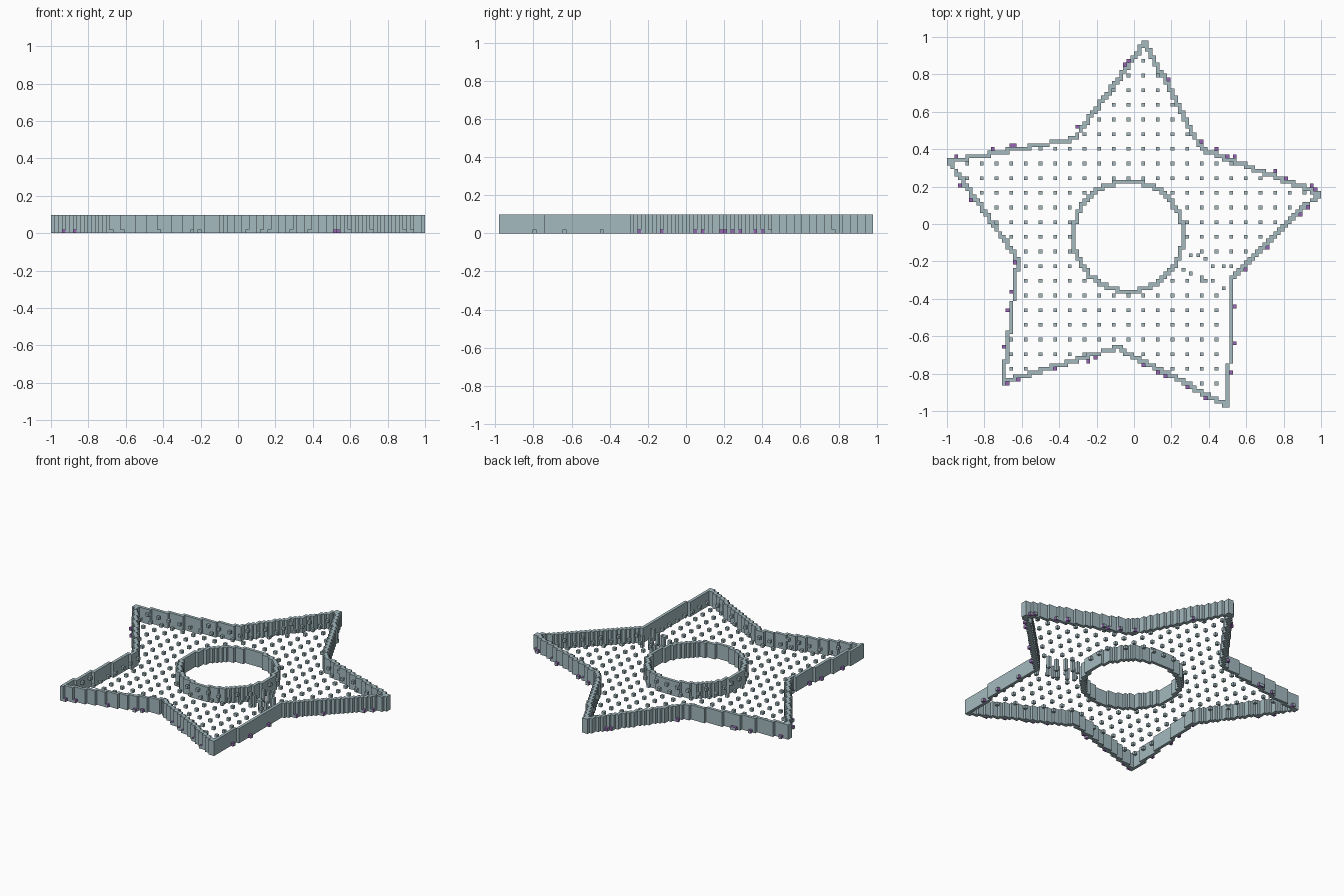
import bpy, bmesh, math
from mathutils import Vector

cube = bpy.data.objects.get("Cube")
if cube:
    bpy.data.objects.remove(cube)

V = 2 / 102          # block size
HEIGHT = 5 * V


def material(name, color):
    m = bpy.data.materials.new(name)
    m.use_nodes = True
    m.diffuse_color = (*color, 1)
    m.node_tree.nodes["Principled BSDF"].inputs["Base Color"].default_value = (*color, 1)
    return m


STONE = material("pale blue grey", (0.37, 0.49, 0.52))
PURPLE = material("purple", (0.31, 0.13, 0.46))
SIDES = [(1, 0), (0, 1), (-1, 0), (0, -1)]


def blocks(name, cells, z0, z1, outward=None):
    """Columns of blocks, with sides only where no neighbour touches."""
    bm = bmesh.new()

    def face(points, slot=0):
        bm.faces.new([bm.verts.new(p) for p in points]).material_index = slot

    for c in sorted(cells):
        i, j = c
        cx, cy = (i + 0.5) * V, (j + 0.5) * V
        h = V / 2
        base = 1 if outward else 0
        ring = [(cx - h, cy - h), (cx + h, cy - h), (cx + h, cy + h), (cx - h, cy + h)]
        face([(x, y, z1) for x, y in ring], base)
        face([(x, y, z0) for x, y in reversed(ring)], base)
        for dx, dy in SIDES:
            if (i + dx, j + dy) in cells:
                continue
            mx, my = cx + dx * h, cy + dy * h
            ax, ay = mx + dy * h, my - dx * h
            bx, by = mx - dy * h, my + dx * h
            slot = 0 if not outward or outward[c] == (dx, dy) else 1
            face([(ax, ay, z0), (bx, by, z0), (bx, by, z1), (ax, ay, z1)], slot)
    bmesh.ops.remove_doubles(bm, verts=bm.verts, dist=V / 100)
    mesh = bpy.data.meshes.new(name)
    bm.to_mesh(mesh)
    bm.free()
    mesh.materials.append(STONE)
    mesh.materials.append(PURPLE)
    obj = bpy.data.objects.new(name, mesh)
    bpy.context.collection.objects.link(obj)
    return obj


def cell(p):
    return (math.floor(p[0] / V), math.floor(p[1] / V))


def trace(points):
    """Cells crossed by a closed path."""
    cells = set()
    for a, b in zip(points, points[1:] + points[:1]):
        for s in range(401):
            cells.add(cell(a.lerp(b, s / 400)))
    return cells


def inside(p, poly):
    hit = False
    for a, b in zip(poly, poly[1:] + poly[:1]):
        if (a.y > p.y) != (b.y > p.y):
            if p.x < a.x + (p.y - a.y) * (b.x - a.x) / (b.y - a.y):
                hit = not hit
    return hit


# Star wall, corners listed clockwise from the back tip
star = [Vector(p) for p in [
    (0.06, 0.97), (0.36, 0.40), (0.99, 0.165), (0.53, -0.28), (0.50, -0.97),
    (-0.09, -0.66), (-0.70, -0.845), (-0.62, -0.19), (-0.99, 0.335), (-0.32, 0.455)]]
wall = trace(star)
blocks("star_wall", wall, 0, HEIGHT)

# Round inner wall
center, radius = Vector((-0.03, -0.065)), 0.294
circle = [center + radius * Vector((math.cos(t * math.tau / 64), math.sin(t * math.tau / 64)))
          for t in range(64)]
ring = trace(circle)
blocks("ring_wall", ring, 0, HEIGHT)

# Posts lining the passage from the ring to the star wall
posts = {cell(p) for p in [
    (0.30, -0.16), (0.34, -0.16), (0.38, -0.19), (0.42, -0.22), (0.48, -0.22),
    (0.27, -0.25), (0.30, -0.27), (0.36, -0.28), (0.38, -0.31), (0.43, -0.31),
    (0.48, -0.34)]}
blocks("passage_posts", posts, 0, 4 * V)

# Regular lattice of single blocks between the two walls
lattice = set()
for i in range(-50, 50, 4):
    for j in range(-48, 50, 4):
        p = Vector(((i + 0.5) * V, (j + 0.5) * V))
        passage = 0.26 < p.x < 0.5 and abs(p.y + 0.24 + 0.35 * (p.x - 0.38)) < 0.06
        if (inside(p, star) and (p - center).length > radius + V / 2
                and not passage and (i, j) not in wall | ring | posts):
            lattice.add((i, j))
blocks("lattice_blocks", lattice, 3 * V, 4 * V)

# Purple studs at the foot of each outer side, by fraction along that side
studs = [
    [0.33, 0.92], [0.13, 0.22, 0.3, 0.62, 0.72, 0.94, 0.97],
    [0.12, 0.2, 0.6, 0.84], [0.23, 0.52, 0.75],
    [0.2, 0.36, 0.56, 0.63, 0.76], [0.2, 0.26, 0.53, 0.86, 0.96],
    [0.3, 0.58, 0.75, 0.97], [0.62, 0.76, 0.97],
    [0.07, 0.36, 0.5, 0.53], [0.13, 0.77, 0.8]]
outward = {}
for k, fractions in enumerate(studs):
    a, b = star[k], star[(k + 1) % len(star)]
    d = b - a
    if abs(d.y) > abs(d.x):
        step = (int(math.copysign(1, -d.y)), 0)
    else:
        step = (0, int(math.copysign(1, d.x)))
    for t in fractions:
        c = cell(a.lerp(b, t))
        while c in wall:
            c = (c[0] + step[0], c[1] + step[1])
        if -51 <= c[0] <= 50:
            outward[c] = step
blocks("wall_studs", set(outward), 0, V, outward)
